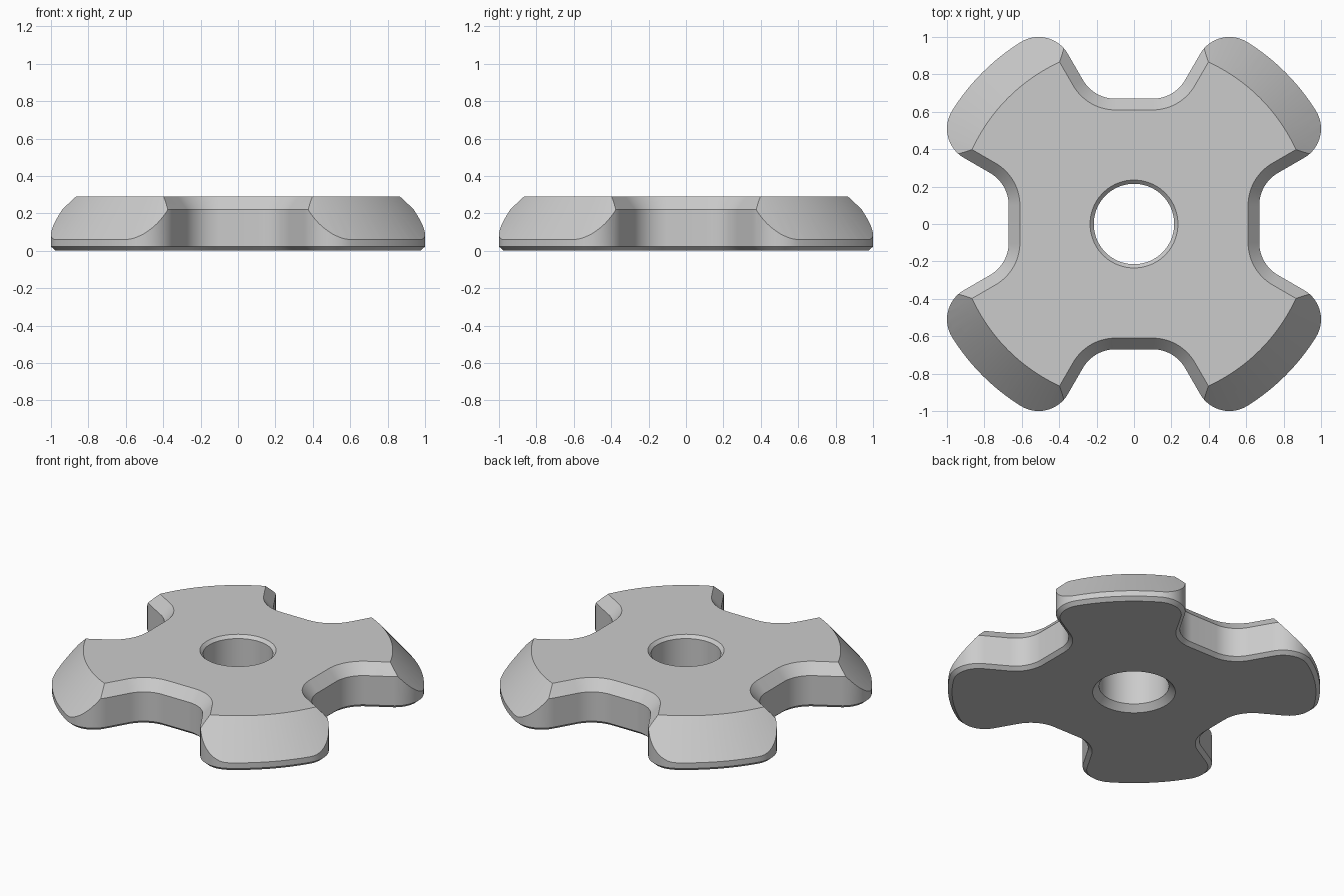
import bpy
import bmesh
from math import sin, cos, pi, radians, atan2, hypot

cube = bpy.data.objects.get("Cube")
if cube:
    bpy.data.objects.remove(cube, do_unlink=True)

HEIGHT = 0.29
TIP = (0.51, 0.82)          # centre of the rounded arm corner
TIP_R = 0.18
OUTER_R = hypot(*TIP) + TIP_R


def arc(centre, radius, start, end, steps):
    return [(centre[0] + radius * cos(start + (end - start) * i / steps),
             centre[1] + radius * sin(start + (end - start) * i / steps))
            for i in range(steps + 1)]


def outline(inset):
    """Four-armed plan outline, moved inwards by inset."""
    split = atan2(TIP[1], TIP[0])
    half = arc((0.1, 0.87), 0.2 + inset, radians(-90), radians(-30), 14)
    half += arc(TIP, TIP_R - inset, radians(150), split, 16)
    half += arc((0, 0), OUTER_R - inset, split, pi / 4, 8)[1:]
    quarter = half + [(y, x) for x, y in reversed(half[:-1])]
    points = []
    for _ in range(4):
        points += quarter
        quarter = [(y, -x) for x, y in quarter]
    return points[::-1]


def circle(radius):
    return arc((0, 0), radius, 0, 2 * pi, 128)[:-1]


def loft(name, rings):
    """Closed solid through (outline, height) rings."""
    bm = bmesh.new()
    loops = [[bm.verts.new((x, y, z)) for x, y in pts] for pts, z in rings]
    for low, high in zip(loops, loops[1:]):
        n = len(low)
        for i in range(n):
            j = (i + 1) % n
            bm.faces.new((low[i], low[j], high[j], high[i]))
    bm.faces.new(loops[0][::-1])
    bm.faces.new(loops[-1])
    bmesh.ops.recalc_face_normals(bm, faces=bm.faces)
    mesh = bpy.data.meshes.new(name)
    bm.to_mesh(mesh)
    bm.free()
    obj = bpy.data.objects.new(name, mesh)
    bpy.context.collection.objects.link(obj)
    return obj


def cut(target, cutter, operation):
    cutter.hide_render = True
    mod = target.modifiers.new(cutter.name, "BOOLEAN")
    mod.operation = operation
    mod.solver = "EXACT"
    mod.object = cutter
    bpy.context.view_layer.objects.active = target
    bpy.ops.object.modifier_apply(modifier=mod.name)
    bpy.data.objects.remove(cutter, do_unlink=True)


# Body with a small lower chamfer and a wider upper chamfer
body = loft("four_arm_knob", [(outline(0.025), 0), (outline(0), 0.022),
                              (outline(0), 0.22), (outline(0.06), HEIGHT)])

# Conical taper on the arm ends
slope = (OUTER_R - 0.953) / (HEIGHT - 0.06)
taper = loft("taper_cutter", [(circle(OUTER_R - slope * (z - 0.06)), z)
                              for z in (-0.1, 0.4)])
cut(body, taper, "INTERSECT")

# Centre hole, chamfered at both ends
hole = loft("hole_cutter", [(circle(r), z) for r, z in
                            ((0.295, -0.04), (0.215, 0.04),
                             (0.215, 0.27), (0.255, 0.31))])
cut(body, hole, "DIFFERENCE")

# Grey finish
grey = bpy.data.materials.new("plain_grey")
grey.use_nodes = True
colour = (0.6, 0.6, 0.6, 1)
grey.diffuse_color = colour
grey.node_tree.nodes["Principled BSDF"].inputs["Base Color"].default_value = colour
body.data.materials.clear()
body.data.materials.append(grey)

bpy.ops.object.select_all(action="DESELECT")
body.select_set(True)
bpy.context.view_layer.objects.active = body
bpy.ops.object.shade_smooth_by_angle(angle=radians(25))
